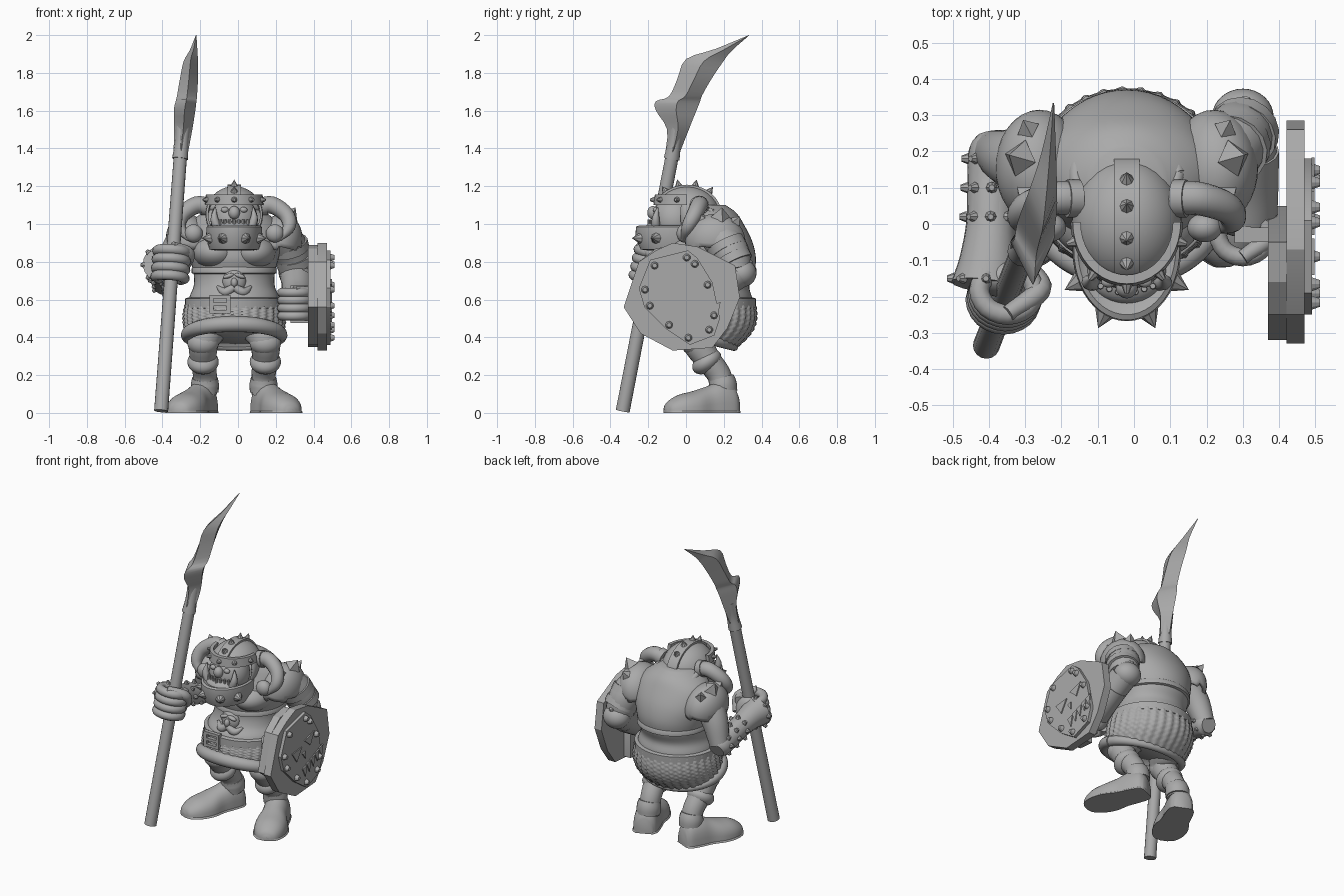
import bpy, bmesh
from math import sin, cos, pi, radians
from mathutils import Vector, Matrix, Euler

if "Cube" in bpy.data.objects:
    bpy.data.objects.remove(bpy.data.objects["Cube"])

CX = -0.02                       # body's own centre line
grey = bpy.data.materials.new("plain grey")
grey.use_nodes = True
grey.diffuse_color = (0.4, 0.4, 0.4, 1)
grey.node_tree.nodes["Principled BSDF"].inputs["Base Color"].default_value = (0.4, 0.4, 0.4, 1)


def finish(name, bm, angle=40):
    bmesh.ops.recalc_face_normals(bm, faces=bm.faces[:])
    me = bpy.data.meshes.new(name)
    bm.to_mesh(me)
    bm.free()
    me.materials.append(grey)
    me.shade_smooth()
    me.set_sharp_from_angle(angle=radians(angle))
    ob = bpy.data.objects.new(name, me)
    bpy.context.scene.collection.objects.link(ob)
    return ob


def loft(name, rings, angle=40):
    bm = bmesh.new()
    rows = [[bm.verts.new(p) for p in ring] for ring in rings]
    n = len(rows[0])
    for a, b in zip(rows, rows[1:]):
        for i in range(n):
            j = (i + 1) % n
            bm.faces.new((a[i], a[j], b[j], b[i]))
    bm.faces.new(rows[0])
    bm.faces.new(rows[-1])
    return finish(name, bm, angle)


def spline(keys, n=5):
    k = [Vector(p) for p in keys]
    k = [k[0] * 2 - k[1]] + k + [k[-1] * 2 - k[-2]]
    out = []
    for a, b, c, d in zip(k, k[1:], k[2:], k[3:]):
        for s in range(n):
            t = s / n
            out.append(0.5 * (2 * b + (c - a) * t + (2 * a - 5 * b + 4 * c - d) * t ** 2
                              + (3 * b - a - 3 * c + d) * t ** 3))
    return out + [k[-2]]


def tube(name, keys, sides=16, n=5):
    """Round limb through (x, y, z, radius) keys."""
    pts = spline(keys, n)
    rings, u, old = [], None, None
    for i, p in enumerate(pts):
        t = (pts[min(i + 1, len(pts) - 1)].xyz - pts[max(i - 1, 0)].xyz).normalized()
        u = t.orthogonal().normalized() if u is None else old.rotation_difference(t) @ u
        v, old = t.cross(u), t
        rings.append([p.xyz + p.w * (u * cos(a) + v * sin(a))
                      for a in (2 * pi * s / sides for s in range(sides))])
    return loft(name, rings)


def ball(name, loc, radii, rot=(0, 0, 0), keep=None, shell=0):
    bm = bmesh.new()
    m = Matrix.LocRotScale(Vector(loc), Euler(rot), Vector(radii))
    bmesh.ops.create_uvsphere(bm, u_segments=32, v_segments=20, radius=1, matrix=m)
    if keep:
        gone = [f for f in bm.faces if not keep(f.calc_center_median())]
        bmesh.ops.delete(bm, geom=gone, context='FACES')
    ob = finish(name, bm)
    if shell:
        mod = ob.modifiers.new("thickness", 'SOLIDIFY')
        mod.thickness = shell
    return ob


def on(loc, radii, d):
    """Point and outward normal on an ellipsoid."""
    d, r = Vector(d).normalized(), Vector(radii)
    return Vector(loc) + d * r, Vector([x / y for x, y in zip(d, r)]).normalized()


def spikes(name, spots, r, h, sides=4, tip=0.0):
    bm = bmesh.new()
    for p, nrm in spots:
        m = Matrix.Translation(p) @ Vector(nrm).to_track_quat('Z', 'Y').to_matrix().to_4x4()
        bmesh.ops.create_cone(bm, cap_ends=True, segments=sides, radius1=r, radius2=r * tip,
                              depth=h, matrix=m @ Matrix.Translation((0, 0, h / 2)))
    return finish(name, bm, 30)


def box(name, loc, size, rot=(0, 0, 0)):
    bm = bmesh.new()
    bmesh.ops.create_cube(bm, size=1, matrix=Matrix.LocRotScale(Vector(loc), Euler(rot), Vector(size)))
    return finish(name, bm)


def plate(name, outline, x0, x1):
    return loft(name, [[(x, y, z) for y, z in outline] for x in (x0, x1)], 20)


def oval(cx, cy, z, rx, ry, n=48):
    return [(cx + rx * cos(2 * pi * i / n), cy + ry * sin(2 * pi * i / n), z) for i in range(n)]


# Torso: hunched barrel of ovals (centre y, height, half width, half depth)
body = [(.12, .5, .24, .22), (.12, .6, .24, .23), (.135, .67, .215, .2), (.155, .74, .215, .205),
        (.15, .82, .235, .22), (.145, .91, .25, .205), (.14, 1, .23, .165), (.125, 1.06, .17, .14),
        (.11, 1.1, .1, .1)]
loft("torso", [oval(CX, *k) for k in spline(body)])
loft("back_plate_rim", [oval(CX, .155, z, .213 + w, .205 + w) for z, w in
                        ((.735, 0), (.74, .012), (.765, .012), (.78, 0))])
for s in (-1, 1):
    ball("chest_plate", (CX + s * .1, .06, .85), (.12, .15, .09))
tube("collar", [(CX + .14 * cos(a), .14 + .13 * sin(a), 1.06 - .04 * sin(a), .02)
                for a in (2 * pi * i / 12 for i in range(13))])

# Mail skirt: bumpy rings, lower at the back and tucked in at the hem
rings = []
for i in range(37):
    t = i / 36
    cy, ry = .125 - .065 * t ** 3, .235 + .02 * sin(pi * t) - .035 * t ** 3
    ring = []
    for j in range(160):
        a = 2 * pi * j / 160
        f = 1 + .028 * sin(32 * a + pi * (i // 4 % 2)) * sin(pi * i / 4)
        ring.append((CX + (.25 + .02 * sin(pi * t)) * f * cos(a), cy + ry * f * sin(a),
                     .6 - t * (.2 + .06 * sin(a))))
    rings.append(ring)
loft("mail_skirt", rings, 60)
tube("skirt_hem", [(CX + .25 * cos(a), .06 + .195 * sin(a), .41 - .06 * sin(a), .032 - .01 * sin(a))
                   for a in (2 * pi * i / 24 for i in range(25))])
loft("belt", [oval(CX, .12, z, .245 + w, .235 + w) for z, w in
              ((.55, 0), (.555, .015), (.605, .015), (.61, 0))])
for dx in (-.045, .045):
    box("buckle_side", (-.095 + dx, -.13, .575), (.02, .03, .1))
for dz in (-.04, 0, .04):
    box("buckle_bar", (-.095, -.13, .575 + dz), (.09, .025, .018))

# Belly ornament: moustached mask
ball("mask_face", (CX, -.045, .695), (.062, .04, .065))
ball("mask_nose", (CX, -.085, .69), (.018, .02, .025))
for s in (-1, 1):
    ball("mask_brow", (CX + s * .03, -.075, .725), (.03, .016, .012), (0, s * .3, 0))
    tube("mask_moustache", [(CX, -.08, .665, .02), (CX + s * .05, -.075, .64, .024),
                            (CX + s * .09, -.05, .67, .006)], 10)

# Legs and boots
foot = [(0, .05, .1), (.03, .072, .15), (.1, .08, .165), (.17, .083, .14), (.25, .1, .115),
        (.33, .092, .095), (.39, .06, .06), (.41, .02, .025)]


def boot(name, s, grow, cap):
    along, side = Vector((s * .4, -.92, 0)), Vector((.92, s * .4, 0))
    heel = Vector((CX + s * .14, .267, 0))
    loft(name, [[heel + along * d + side * (w * grow * cos(a)) + Vector((0, 0, min(h, cap) * sin(a) ** .7))
                 for a in (pi * i / 16 for i in range(17))] for d, w, h in spline(foot, 4)], 50)


for s in (-1, 1):
    def leg(*keys):
        return [(CX + s * x, y, z, r) for x, y, z, r in keys]
    tube("leg", leg((.12, .13, .47, .1), (.16, .06, .39, .085), (.165, .11, .29, .07),
                    (.155, .175, .2, .064), (.155, .195, .1, .064)))
    ball("knee_guard", (CX + s * .165, .045, .37), (.083, .07, .065), (.5, 0, 0))
    ball("shin_guard", (CX + s * .165, .11, .27), (.083, .085, .055), (.6, 0, 0))
    tube("boot_cuff", leg((.155, .2, .11, .072), (.155, .195, .15, .074), (.155, .185, .185, .068)))
    boot("boot", s, 1, 1)
    boot("boot_sole", s, 1.06, .022)

# Head, helmet and jaw guard
ball("face", (CX, -.06, 1.02), (.125, .12, .13))
ball("nose", (CX, -.175, 1.06), (.03, .03, .035))
ball("lower_jaw", (CX, -.13, .97), (.11, .09, .05))
for s in (-1, 1):
    ball("eye", (CX + s * .05, -.16, 1.075), (.02, .015, .015))
    tube("cheek_tusk", [(CX + s * .09, -.16, .98, .024), (CX + s * .105, -.16, 1.03, .02),
                        (CX + s * .1, -.15, 1.09, .003)], 10)
spikes("teeth", [((CX + i * .024, -.195 + abs(i) * .008, .97), (0, 0, 1)) for i in range(-3, 4)], .011, .055, 8, .7)

hc, hr = (CX, .005, 1.05), (.152, .175, .15)
ball("helmet", hc, hr, keep=lambda p: p.z > 1.11 or p.y > -.03, shell=.012)
brow = [pi + pi * i / 20 for i in range(21)]
loft("brow_band", [[(CX + .155 * k * cos(a), .005 + .177 * k * sin(a), z) for k, z in
                    ((.85, 1.1), (1, 1.1), (.96, 1.155), (.82, 1.155))] for a in brow], 30)
spikes("brow_studs", [((CX + .15 * cos(a), .005 + .172 * sin(a), 1.128), (cos(a), sin(a), 0))
                      for a in brow[2::4]], .016, .024, 8, .4)
crest = [on(hc, (1, .183, .158), (0, cos(a), sin(a)))[0] for a in (pi * i / 20 for i in range(1, 18))]
loft("helmet_crest", [[(CX + x, p.y * k, 1.05 + (p.z - 1.05) * k) for x, k in
                       ((-.035, .9), (-.035, 1), (.035, 1), (.035, .9))] for p in crest], 30)
spikes("crest_spikes", [on(hc, (.155, .181, .156), (0, y, 1)) for y in (-.8, -.25, .25, .85)], .02, .035, 8)

loft("jaw_guard", [oval(CX, -.07, z, rx, ry) for z, rx, ry in
                   ((.86, .1, .13), (.865, .13, .17), (.93, .15, .198), (.985, .146, .195),
                    (.992, .135, .18), (.975, .115, .14))])
spikes("jaw_spikes", [((CX + .146 * cos(a), -.07 + .19 * sin(a), .925), (cos(a), sin(a), 0))
                      for a in (radians(d) for d in (208, 246, 294, 332))], .03, .048, 8)
for s in (-1, 1):
    tube("horn", [(CX + s * .13, .07, 1.09, .046), (CX + s * .2, .07, 1.1, .046), (CX + s * .275, .045, 1.05, .042),
                  (CX + s * .29, .01, .985, .034), (CX + s * .24, -.015, .92, .012)])
    tube("horn_ring", [(CX + s * .13, .07, 1.09, .052), (CX + s * .165, .07, 1.1, .052)])
    ball("shoulder_boss", (CX + s * .215, -.01, .95), (.048, .04, .048))
    # Spiked shoulder plates
    pc, pr = (CX + s * .24, .155, .905), (.12, .16, .15)
    ball("shoulder_plate", pc, pr, (0, s * .25, 0), lambda p: p.z > .87, .02)
    spikes("shoulder_spikes", [on(pc, pr, (s * .3, y, .8)) for y in (-.45, .75)], .033, .042)
    spikes("shoulder_main_spike", [on(pc, pr, (s * .4, .15, .8))], .052, .06)


# Hand wrapped round a bar: arcs of finger, palm behind
def fist(name, c, axis, r, thick):
    c, w = Vector(c), Vector(axis).normalized()
    v = Vector((0, -1, 0))
    v = (v - w * v.dot(w)).normalized()
    u = w.cross(v)
    for i in range(4):
        mid = c + w * (i - 1.5) * thick * 1.65
        arc = [mid + r * (u * 1.1 * sin(a) + v * cos(a)) for a in (radians(d) for d in range(-135, 136, 45))]
        tube(name + "_finger", [(*p, thick) for p in arc], 10, 3)
    ball(name + "_palm", c - v * r * .7, (r * 1.25, r * .8, thick * 3.6))
    tube(name + "_thumb", [(*(c - v * r + u * r), thick), (*(c + u * r * 1.3 + w * thick * 2.4), thick * 1.1),
                           (*(c + v * r + w * thick * 3.2), thick * .8)], 10)


# Right arm holding the polearm: elbow low, forearm rising to the hand
tube("right_upper_arm", [(-.27, .155, .94, .095), (-.34, .18, .83, .08), (-.385, .2, .7, .06)])
tube("right_forearm", [(-.39, .2, .69, .055), (-.395, .08, .73, .06), (-.395, -.05, .765, .06), (-.385, -.16, .785, .058)])
tube("right_bracer", [(-.388, .235, .675, .05), (-.388, .2, .69, .068), (-.392, .1, .715, .068), (-.395, 0, .745, .068),
                      (-.402, -.1, .775, .08), (-.41, -.17, .79, .095)])
spikes("bracer_studs", [((x + r * cos(a), y, .746 - .25 * y + r * sin(a)), (cos(a), 0, sin(a)))
                        for x, y, r in ((-.39, .18, .066), (-.392, .1, .066), (-.395, .02, .066), (-.408, -.15, .088))
                        for a in (pi * i / 4 for i in range(8))], .016, .02, 8, .5)
fist("right_hand", (-.355, -.195, .785), (.075, .196, 1), .07, .028)

# Left arm holding the shield
tube("left_upper_arm", [(.23, .17, .94, .1), (.28, .235, .85, .1), (.305, .265, .75, .085)])
tube("left_forearm", [(.305, .27, .74, .085), (.315, .14, .65, .078), (.31, .02, .59, .065)])
tube("left_bracer", [(.315, .2, .69, .085), (.315, .1, .63, .083), (.31, .02, .59, .085)])
for y, z, r in ((.215, .88, .105), (.25, .81, .1)):
    tube("left_arm_band", [(.265 + (.88 - z) * .4, y - .01, z + .02, r), (.275 + (.88 - z) * .4, y + .01, z - .02, r)])
ball("left_elbow_guard", (.3, .295, .74), (.085, .078, .075))
spikes("left_elbow_spike", [((.305, .325, .785), (0, .6, 1))], .03, .03, 8, .5)
fist("left_hand", (.3, -.03, .575), (0, 0, 1), .062, .025)
box("shield_grip", (.3, -.03, .575), (.045, .045, .2))
for z in (.49, .66):
    box("shield_grip_arm", (.35, -.03, z), (.12, .04, .03))

# Shield: back planks, main board, metal face
plate("shield_back_planks", [(-.25, .8), (-.32, .56), (-.06, .36), (.05, .35), (.05, .5), (-.05, .89), (-.16, .87)], .37, .42)
plate("shield_board", [(-.16, .86), (-.07, .9), (.06, .88), (.26, .78), (.285, .61), (.22, .45),
                       (.14, .345), (-.07, .33), (-.24, .42), (-.33, .56), (-.25, .8)], .42, .47)
face = [(-.19, .81), (.01, .86), (.06, .82), (.14, .69), (.18, .5), (.15, .41),
        (.02, .36), (-.1, .44), (-.22, .56), (-.25, .66)]
plate("shield_face", face, .47, .49)
spikes("shield_studs", [((.49, -.03 + (y + .03) * .85, .61 + (z - .61) * .85), (1, 0, 0)) for y, z in face],
       .02, .022, 10, .6)
for name, tri in (("shield_left_eye", [(-.14, .64), (-.04, .65), (-.09, .57)]),
                  ("shield_right_eye", [(-.01, .68), (.09, .71), (.05, .63)]),
                  ("shield_nose", [(-.03, .6), (.0, .61), (.0, .56)])):
    plate(name, tri, .489, .497)
for i in range(5):
    y, z = -.03 + i * .042, .44 + i * .018
    plate("shield_tooth", [(y, z + .06), (y + .045, z + .075), (y + .03, z)], .489, .497)

# Polearm: shaft, socket, curved blade
tube("polearm_shaft", [(-.407, -.335, .01, .037), (-.305, -.073, 1.36, .035)])
tube("polearm_socket", [(-.307, -.076, 1.345, .042), (-.298, -.06, 1.43, .036), (-.29, -.04, 1.53, .04)])
blade = [(-.112, 1.36, -.04, 1.36, -.305, .037), (-.1, 1.5, .015, 1.5, -.29, .048),
         (-.159, 1.6, .055, 1.6, -.283, .057), (-.159, 1.65, .075, 1.65, -.275, .055),
         (-.09, 1.676, .085, 1.68, -.27, .053), (-.045, 1.77, .13, 1.76, -.26, .048),
         (0, 1.873, .19, 1.85, -.25, .038), (.153, 1.926, .24, 1.915, -.235, .02),
         (.333, 2, .333, 1.997, -.222, .002)]
cuts = [Vector(k) for k in blade]
loft("polearm_blade", [[(x, ya, za), (x + t, (ya + yb) / 2, (za + zb) / 2), (x, yb, zb),
                        (x - t, (ya + yb) / 2, (za + zb) / 2)] for ya, za, yb, zb, x, t in spline(cuts, 3)], 35)
